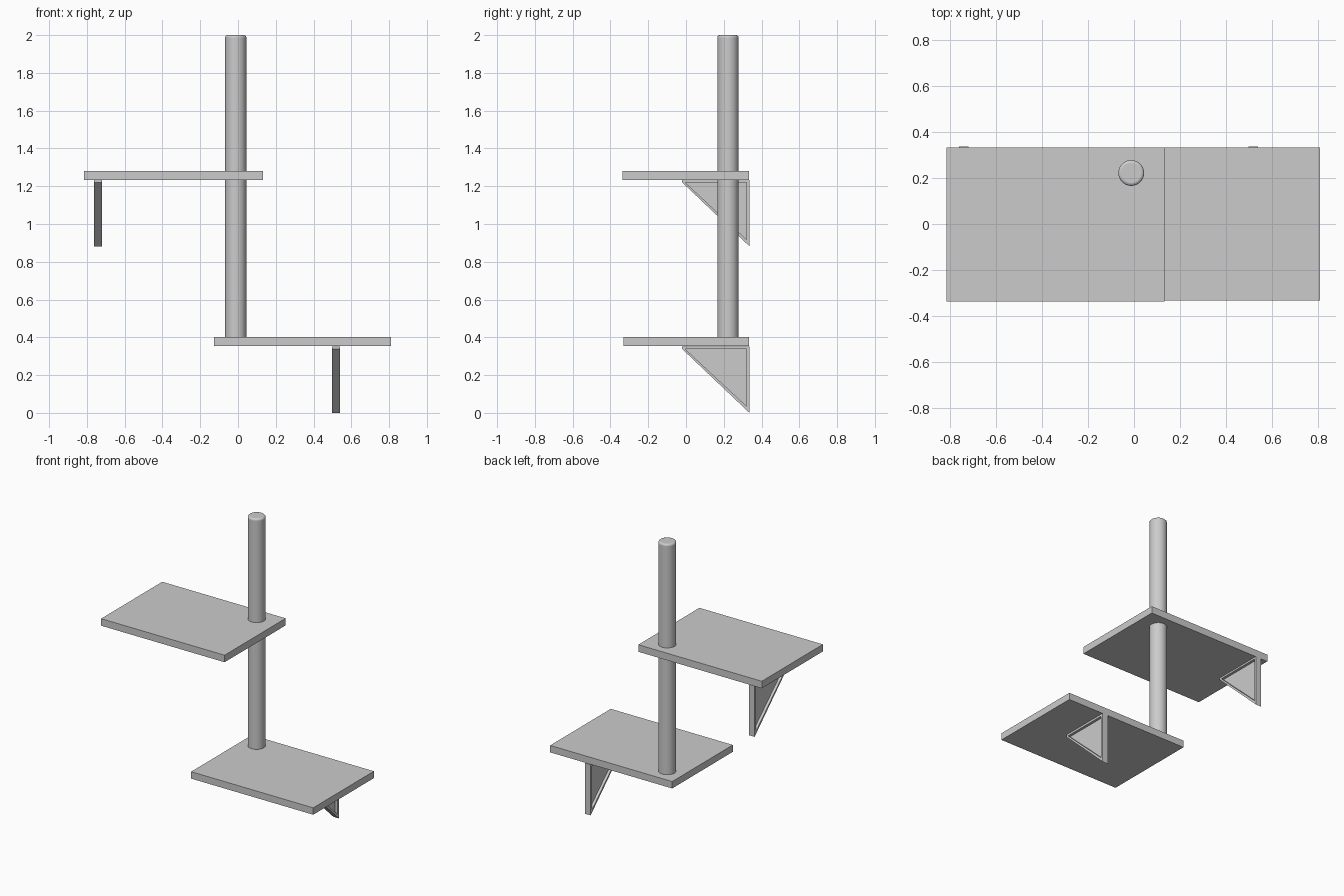
import bpy, bmesh

if "Cube" in bpy.data.objects:
    bpy.data.objects.remove(bpy.data.objects["Cube"])


def box(name, x0, x1, y0, y1, z0, z1):
    bm = bmesh.new()
    bmesh.ops.create_cube(bm, size=1)
    for v in bm.verts:
        v.co = ((x0 + x1) / 2 + v.co.x * (x1 - x0),
                (y0 + y1) / 2 + v.co.y * (y1 - y0),
                (z0 + z1) / 2 + v.co.z * (z1 - z0))
    return finish(name, bm)


def finish(name, bm):
    bmesh.ops.recalc_face_normals(bm, faces=bm.faces)
    me = bpy.data.meshes.new(name)
    bm.to_mesh(me)
    bm.free()
    ob = bpy.data.objects.new(name, me)
    bpy.context.collection.objects.link(ob)
    return ob


def bracket(name, x0, x1, top):
    """Triangular flanged bracket with a thin recessed web in the middle."""
    outer = [(-0.02, 0), (-0.02, -0.014), (0.336, -0.352), (0.336, 0)]
    inner = [(-0.004, -0.014), (-0.003, -0.015), (0.321, -0.317), (0.321, -0.014)]
    bm = bmesh.new()
    ring = lambda pts, x: [bm.verts.new((x, y, top + z)) for y, z in pts]
    mid, t = (x0 + x1) / 2, 0.003
    ol, orr = ring(outer, x0), ring(outer, x1)
    il, ir = ring(inner, x0), ring(inner, x1)
    wl, wr = ring(inner, mid - t), ring(inner, mid + t)
    for a, b in ((ol, orr), (ol, il), (orr, ir), (il, wl), (ir, wr)):
        for i in range(4):
            j = (i + 1) % 4
            bm.faces.new((a[i], a[j], b[j], b[i]))
    bm.faces.new(wl)
    bm.faces.new(wr)
    return finish(name, bm)


# Shelves
box("upper_shelf", -0.815, 0.133, -0.337, 0.333, 1.232, 1.281)
box("lower_shelf", -0.127, 0.81, -0.332, 0.333, 0.353, 0.401)

# Brackets under the shelves
bracket("upper_bracket", -0.762, -0.720, 1.234)
bracket("lower_bracket", 0.497, 0.539, 0.352)

# Round post with softened ends
bpy.ops.mesh.primitive_cylinder_add(vertices=48, radius=0.056, depth=1.61,
                                    location=(-0.012, 0.222, 1.195))
post = bpy.context.object
post.name = "post"
bev = post.modifiers.new("soft_ends", 'BEVEL')
bev.width = 0.012
bev.segments = 3
bev.limit_method = 'ANGLE'
bpy.ops.object.shade_smooth_by_angle()
